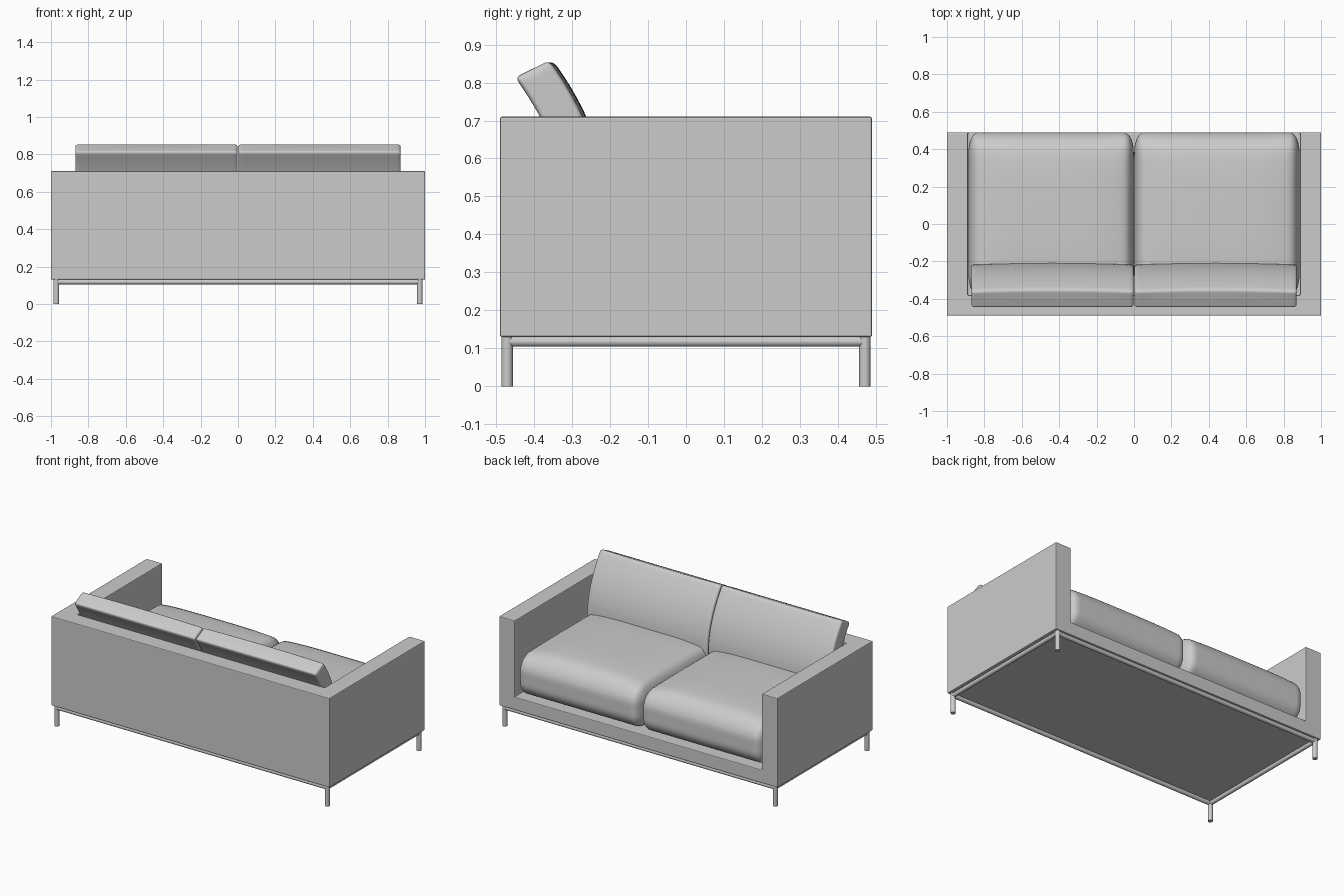
import bpy, bmesh, math
from mathutils import Vector

if "Cube" in bpy.data.objects:
    bpy.data.objects.remove(bpy.data.objects["Cube"])


def box(name, lo, hi):
    lo, hi = Vector(lo), Vector(hi)
    bpy.ops.mesh.primitive_cube_add(size=1, location=(lo + hi) / 2)
    ob = bpy.context.object
    ob.name = name
    ob.scale = hi - lo
    bpy.ops.object.transform_apply(location=False, rotation=False, scale=True)
    return ob


def tube(name, a, b, r):
    a, b = Vector(a), Vector(b)
    bpy.ops.mesh.primitive_cylinder_add(vertices=24, radius=r, depth=(b - a).length,
                                        location=(a + b) / 2)
    ob = bpy.context.object
    ob.name = name
    ob.rotation_euler = (b - a).to_track_quat('Z', 'Y').to_euler()
    bpy.ops.object.shade_smooth_by_angle(angle=math.radians(40))
    return ob


def cushion(name, lo, hi, radii, shape):
    """Rounded box; shape(point, u, v, w) then gives it its crown or bend."""
    lo, hi = Vector(lo), Vector(hi)
    mid, half = (lo + hi) / 2, (hi - lo) / 2
    bm = bmesh.new()
    bmesh.ops.create_cube(bm, size=2)
    bmesh.ops.subdivide_edges(bm, edges=bm.edges[:], cuts=27, use_grid_fill=True)
    for v in bm.verts:
        # crowd the grid toward the edges
        n = [math.copysign(1 - (1 - min(1, abs(c))) ** 1.8, c) for c in v.co]
        p = Vector([c * h for c, h in zip(n, half)])
        q = Vector([max(r - h, min(h - r, c)) for c, h, r in zip(p, half, radii)])
        d = Vector([(a - b) / r for a, b, r in zip(p, q, radii)]).normalized()
        p = mid + q + Vector([a * r for a, r in zip(d, radii)])
        u, w, t = [(p[i] - mid[i]) / half[i] for i in range(3)]
        v.co = shape(p, u, w, t)
    me = bpy.data.meshes.new(name)
    bm.to_mesh(me)
    bm.free()
    for f in me.polygons:
        f.use_smooth = True
    ob = bpy.data.objects.new(name, me)
    bpy.context.collection.objects.link(ob)
    return ob


# Body: one block hollowed out into arms, back and base
body = box("body", (-1, -.49, .13), (1, .49, .71))
cutter = box("seat_cutter", (-.888, -.38, .215), (.888, .8, 1))
cut = body.modifiers.new("hollow", 'BOOLEAN')
cut.operation, cut.object, cut.solver = 'DIFFERENCE', cutter, 'EXACT'
bev = body.modifiers.new("soft_edges", 'BEVEL')
bev.width, bev.segments = .005, 2
bpy.context.view_layer.objects.active = body
for m in ("hollow", "soft_edges"):
    bpy.ops.object.modifier_apply(modifier=m)
bpy.data.objects.remove(cutter)


def seat_shape(p, u, v, w):
    # crowned top and slightly bowed front
    crown = (1 - u ** 4) * (1 - v ** 4)
    p.z += .035 * crown * max(0, w)
    return p


def back_shape(p, u, v, w):
    # leaning slab bent along a parabola, plump at the front
    t = (1 - v) / 2
    y = -.218 - .945 * (p.z - .47) ** 2 + .010 * (1 - u * u) * max(0, v)
    return Vector((p.x, y - .09 * t, p.z - .045 * t))


# Cushions, legs and side rails on both sides
for side, s in (("left", -1), ("right", 1)):
    x0, x1 = sorted((s * .001, s * .885))
    cushion(side + "_seat_cushion", (x0, -.379, .215), (x1, .489, .483),
            (.05, .11, .10), seat_shape)
    x0, x1 = sorted((s * .002, s * .87))
    cushion(side + "_back_cushion", (x0, -.05, .44), (x1, .05, .858),
            (.015, .013, .015), back_shape)
    for end, e in (("front", -1), ("back", 1)):
        tube(f"{side}_{end}_leg", (s * .972, e * .471, 0), (s * .972, e * .471, .132), .015)
    tube(side + "_rail", (s * .972, -.465, .118), (s * .972, .465, .118), .0135)

# Long rails
for end, e in (("front", -1), ("back", 1)):
    tube(end + "_rail", (-.966, e * .471, .118), (.966, e * .471, .118), .0135)
